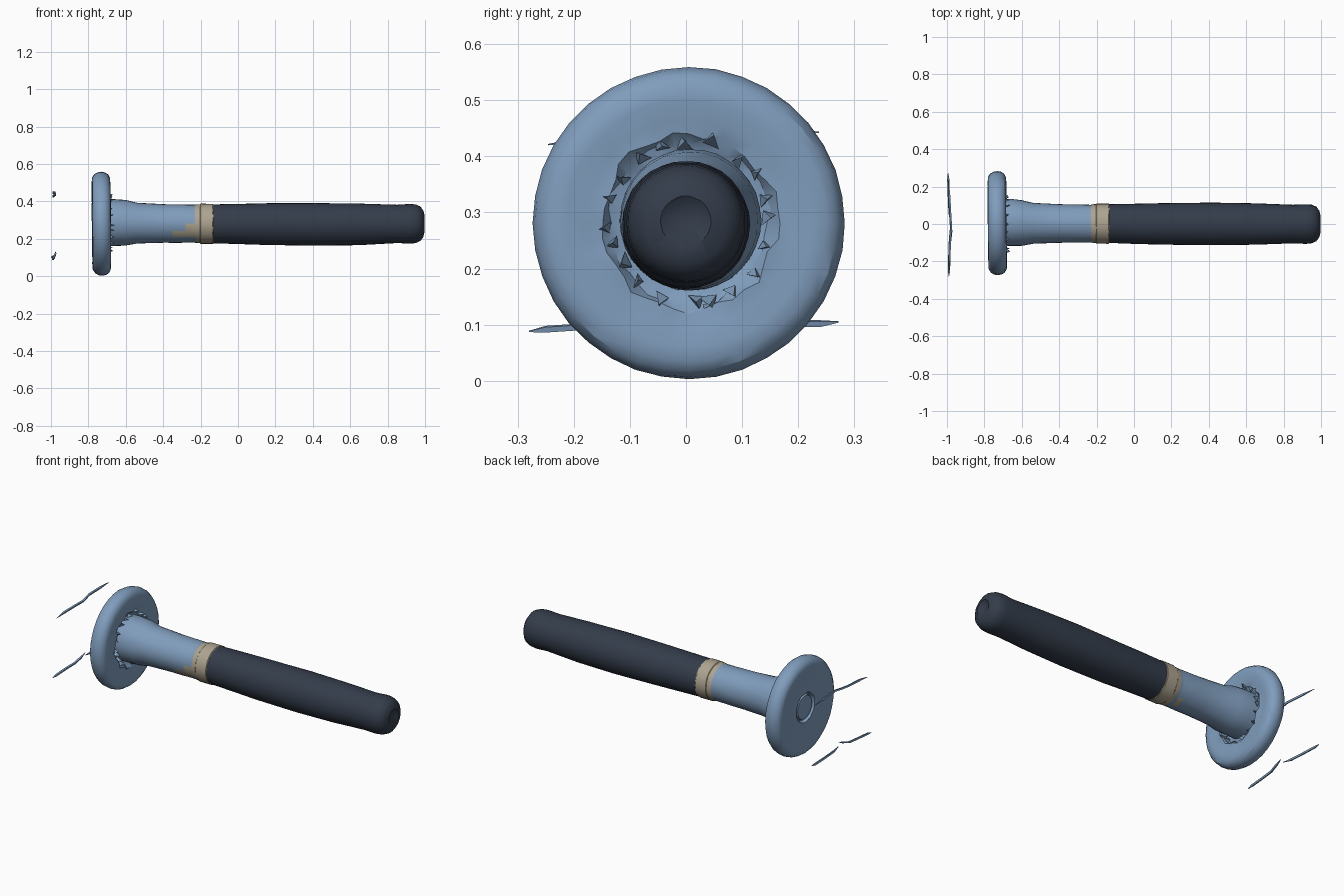
import bpy, bmesh, math, random
from mathutils import Vector

if "Cube" in bpy.data.objects:
    bpy.data.objects.remove(bpy.data.objects["Cube"])

random.seed(4)


def material(name, rgb):
    m = bpy.data.materials.new(name)
    m.diffuse_color = (*rgb, 1)
    m.use_nodes = True
    m.node_tree.nodes["Principled BSDF"].inputs["Base Color"].default_value = m.diffuse_color
    return m


BLUE = material("steel_blue", (0.215, 0.335, 0.505))
DARK = material("dark_slate", (0.034, 0.046, 0.070))
TAN = material("tan_band", (0.42, 0.37, 0.28))


def finish(name, bm, mats, angle=35):
    bmesh.ops.recalc_face_normals(bm, faces=bm.faces)
    me = bpy.data.meshes.new(name)
    bm.to_mesh(me)
    bm.free()
    for m in mats:
        me.materials.append(m)
    ob = bpy.data.objects.new(name, me)
    bpy.context.collection.objects.link(ob)
    bpy.ops.object.select_all(action='DESELECT')
    ob.select_set(True)
    bpy.context.view_layer.objects.active = ob
    bpy.ops.object.shade_smooth_by_angle(angle=math.radians(angle))
    return ob


def lathe(name, rings, segs, mats, rule=None, lean=0.0, angle=35):
    """Rings along x: (x, radius, centre y, centre z, jitter)."""
    bm = bmesh.new()
    loops = []
    for x, r, cy, cz, jit in rings:
        loop = []
        for i in range(segs):
            a = 2 * math.pi * i / segs
            rr = r + random.uniform(-jit, jit)
            xx = x + random.uniform(-jit, jit) * 0.6
            y, z = rr * math.cos(a), rr * math.sin(a)
            loop.append(bm.verts.new((xx - lean * (y + z), cy + y, cz + z)))
        loops.append(loop)
    for a, b in zip(loops, loops[1:]):
        for i in range(segs):
            j = (i + 1) % segs
            bm.faces.new((a[i], a[j], b[j], b[i]))
    bm.faces.new(loops[0])
    bm.faces.new(loops[-1])
    if rule:
        for f in bm.faces:
            f.material_index = rule(f.calc_center_median())
    return finish(name, bm, mats, angle)


def interpolate(keys, x):
    for a, b in zip(keys, keys[1:]):
        if a[0] <= x <= b[0]:
            t = (x - a[0]) / (b[0] - a[0])
            return [p + (q - p) * t for p, q in zip(a, b)]
    return list(keys[-1])


# Neck, band and grip: one swept bar with gently changing radius
keys = [(-0.73, 0.126, 0.008, 0.286), (-0.66, 0.126, 0.008, 0.287),
        (-0.60, 0.122, 0.006, 0.286), (-0.54, 0.109, 0.004, 0.284),
        (-0.40, 0.103, 0.003, 0.282), (-0.23, 0.101, 0.002, 0.281),
        (-0.215, 0.104, 0.002, 0.281), (-0.13, 0.104, 0.002, 0.281),
        (0.15, 0.111, 0, 0.279), (0.42, 0.114, 0, 0.278),
        (0.65, 0.111, 0, 0.278), (0.85, 0.103, 0, 0.280),
        (0.92, 0.106, 0, 0.281), (0.95, 0.103, 0, 0.281),
        (0.975, 0.092, 0, 0.281), (0.99, 0.072, 0, 0.281),
        (0.997, 0.045, 0, 0.284), (0.985, 0.02, 0, 0.292)]
xs = [k[0] for k in keys[:5]] + [-0.35, -0.31, -0.28, -0.25]
xs += [k[0] for k in keys[5:8]] + [0.0] + [k[0] for k in keys[8:-1]]
bar = [(*interpolate(keys, x), 0.0008) for x in xs] + [(*keys[-1], 0)]


def bar_colour(c):
    if c.x > -0.13:
        return 1
    if c.x > -0.223:
        return 2
    # worn patches beside the band, on the front and underneath
    low = 0.25 if c.x < -0.28 else 0.285
    front = c.x > -0.35 and c.y < -0.05 and 0.205 < c.z < low
    under = -0.28 < c.x < -0.25 and 0.01 < c.y < 0.05 and c.z < 0.2
    return 2 if front or under else 0


lathe("handle", bar, 32, [BLUE, DARK, TAN], bar_colour)

# Raised edge in the middle of the band
lathe("band_ridge", [(x, r, 0.002, 0.281, 0.001) for x, r in
                     ((-0.205, 0.102), (-0.20, 0.107), (-0.135, 0.107), (-0.13, 0.102))],
      32, [TAN])

# Round end disc: rounded rim, ring recess on the back, broken crater at the neck
profile = [(-0.766, 0.045, 0), (-0.764, 0.066, 0), (-0.748, 0.070, 0.002),
           (-0.748, 0.078, 0.002), (-0.768, 0.084, 0.002), (-0.768, 0.12, 0.004),
           (-0.773, 0.19, 0.001), (-0.780, 0.225, 0.001), (-0.778, 0.247, 0.001),
           (-0.767, 0.264, 0.001), (-0.748, 0.275, 0.001), (-0.728, 0.278, 0.0005),
           (-0.708, 0.274, 0.001), (-0.692, 0.263, 0.001), (-0.683, 0.245, 0.001),
           (-0.681, 0.22, 0.001), (-0.687, 0.185, 0.002), (-0.686, 0.157, 0.010),
           (-0.706, 0.143, 0.008), (-0.715, 0.115, 0)]
lathe("end_disc", [(x, r, 0.005, 0.281, j) for x, r, j in profile], 36, [BLUE],
      lean=0.008, angle=30)

# Jagged chips around the neck
bm = bmesh.new()
for i in range(20):
    a = 2 * math.pi * (i + random.uniform(-0.3, 0.3)) / 20
    r = random.uniform(0.138, 0.152)
    w = random.uniform(0.06, 0.13)

    def point(x, rad, ang):
        return bm.verts.new((x, 0.006 + rad * math.cos(ang), 0.284 + rad * math.sin(ang)))

    base = [point(-0.70, r - 0.012, a - w), point(-0.70, r - 0.008, a + w),
            point(-0.70, r + 0.014, a + w * 0.3)]
    tip = point(random.uniform(-0.675, -0.66), r + random.uniform(-0.006, 0.012), a)
    bm.faces.new(base)
    for k in range(3):
        bm.faces.new((base[k], base[(k + 1) % 3], tip))
finish("neck_chips", bm, [BLUE], 10)


# Thin loose slivers floating behind the disc
def sliver(name, path, size):
    bm = bmesh.new()
    loops = []
    n = len(path)
    for k, (x, y, z) in enumerate(path):
        s = size * (0.2 if k in (0, n - 1) else 1)
        loops.append([bm.verts.new((x + s * dx, y, z + s * dz))
                      for dx, dz in ((-1, -0.5), (0.6, -1), (1, 0.6), (-0.5, 1))])
    for a, b in zip(loops, loops[1:]):
        for i in range(4):
            j = (i + 1) % 4
            bm.faces.new((a[i], a[j], b[j], b[i]))
    bm.faces.new(loops[0])
    bm.faces.new(loops[-1])
    finish(name, bm, [BLUE])


sliver("upper_sliver", [(-0.988, -0.246, 0.421), (-0.987, -0.18, 0.429),
                        (-0.984, -0.08, 0.432), (-0.978, -0.02, 0.436),
                        (-0.982, 0.04, 0.449), (-0.988, 0.15, 0.446),
                        (-0.992, 0.237, 0.443)], 0.006)
sliver("lower_sliver_front", [(-0.990, -0.28, 0.088), (-0.989, -0.25, 0.092),
                              (-0.987, -0.16, 0.098), (-0.983, -0.09, 0.102),
                              (-0.977, -0.04, 0.118), (-0.975, -0.005, 0.132)], 0.006)
sliver("lower_sliver_back", [(-0.980, 0.005, 0.113), (-0.986, 0.06, 0.105),
                             (-0.990, 0.15, 0.103), (-0.993, 0.24, 0.102),
                             (-0.994, 0.272, 0.105)], 0.006)
